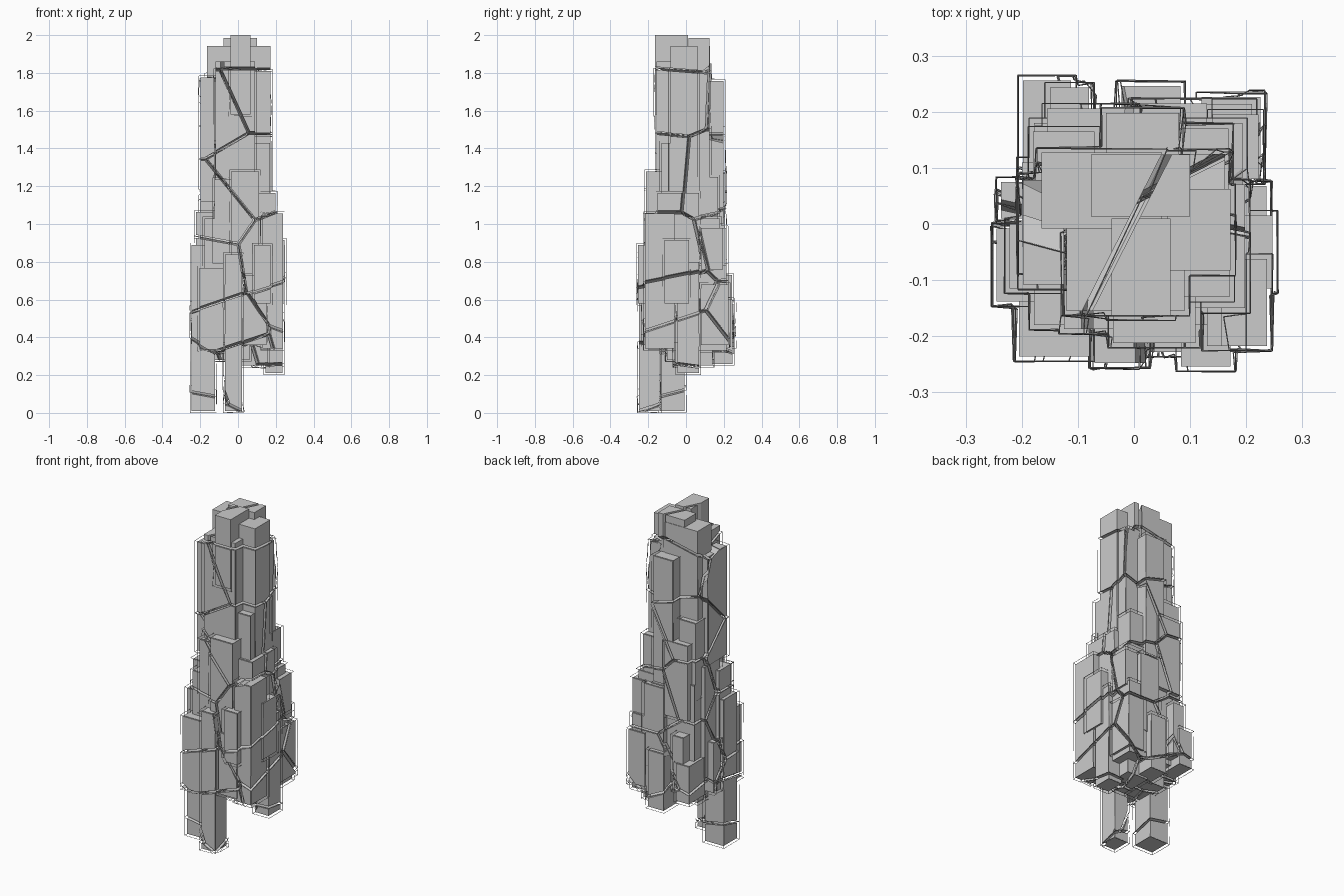
import bpy, bmesh
from mathutils import Vector, Matrix

if "Cube" in bpy.data.objects:
    bpy.data.objects.remove(bpy.data.objects["Cube"])

GAP = 0.008      # half width of the cracks
SHELL = 0.009    # how far the wire outline floats off the pieces
WIRE = 0.0025    # thickness of the wire outline


def add_box(bm, x0, x1, y0, y1, z0, z1):
    m = Matrix.Translation(((x0 + x1) / 2, (y0 + y1) / 2, (z0 + z1) / 2))
    m = m @ Matrix.Diagonal((x1 - x0, y1 - y0, z1 - z0, 1))
    bmesh.ops.create_cube(bm, size=1, matrix=m)


def to_object(bm, name):
    bmesh.ops.recalc_face_normals(bm, faces=bm.faces)
    me = bpy.data.meshes.new(name)
    bm.to_mesh(me)
    bm.free()
    ob = bpy.data.objects.new(name, me)
    bpy.context.collection.objects.link(ob)
    return ob


def boxes_object(name, boxes):
    bm = bmesh.new()
    for b in boxes:
        add_box(bm, *b)
    return to_object(bm, name)


def boolean(ob, other, op, self_cut=False):
    """Return the result of a boolean as a new mesh."""
    mod = ob.modifiers.new("cut", 'BOOLEAN')
    mod.operation, mod.object, mod.solver = op, other, 'EXACT'
    mod.use_self = self_cut
    dg = bpy.context.evaluated_depsgraph_get()
    me = bpy.data.meshes.new_from_object(ob.evaluated_get(dg))
    ob.modifiers.remove(mod)
    return me


# Clustered columns: crown, waist, body, legs
crown = [
    (-.12, .09, -.155, .11, 1.00, 1.86), (-.04, .065, -.163, .01, 1.58, 2.0),
    (-.077, .10, .013, .124, 1.25, 1.985), (-.165, .05, -.008, .127, 1.05, 1.942),
    (.06, .172, -.083, .062, 1.15, 1.943), (.08, .162, .0, .125, 1.05, 1.80),
]
waist = [
    (-.198, -.125, -.108, .078, 1.12, 1.775), (-.05, .08, .10, .198, 1.00, 1.757),
    (-.18, -.07, .06, .165, .95, 1.40), (.03, .170, -.13, .05, .95, 1.43),
    (.07, .168, .05, .170, .95, 1.25), (-.037, .11, -.212, -.11, .70, 1.277),
    (-.125, -.03, -.187, -.09, .80, 1.235), (-.155, .0, .07, .206, .82, 1.272),
]
body = [
    (-.178, .193, -.180, .180, .37, 1.03), (.13, .237, -.217, -.062, .34, 1.055),
    (.14, .222, .08, .195, .76, .98), (.12, .225, .08, .226, .36, .68),
    (.10, .198, -.15, .07, .60, 1.165), (-.222, -.13, -.115, .0, .60, 1.063),
    (-.20, -.10, -.04, .11, .45, 1.12), (.084, .172, -.254, -.15, .58, .888),
    (-.205, -.08, -.236, -.07, .335, .768), (.16, .247, -.115, .015, .58, .915),
    (.0, .13, .10, .215, .50, .98), (-.022, .083, .12, .246, .26, .60),
    (-.198, -.112, .10, .256, .35, .575), (-.15, -.08, .10, .243, .40, .73),
    (.09, .21, .05, .214, .33, .78), (.03, .15, -.228, -.10, .36, .73),
    (-.237, -.15, .01, .075, .36, .66), (-.14, .06, -.10, .09, .28, .50),
    (.02, .16, -.06, .14, .25, .50),
]
legs = [
    (-.245, -.123, -.138, -.008, .01, .89), (-.07, .02, -.248, -.14, .01, .838),
    (.145, .236, -.045, .068, .21, .80),
]

first = boxes_object("first_column", crown[:1])
rest = boxes_object("other_columns", crown[1:] + waist + body + legs)
solid_mesh = boolean(first, rest, 'UNION', True)
solid = bpy.data.objects.new("solid_cluster", solid_mesh)
bpy.context.collection.objects.link(solid)

# Centres of the shattered cells, top to bottom
seeds = [Vector(s) for s in (
    (.08, -.04, 1.94), (-.087, .045, 1.94), (.08, -.06, 1.69), (-.127, -.08, 1.596),
    (.07, -.10, 1.26), (-.14, -.10, 1.09), (.236, -.10, .83), (-.20, -.10, .76),
    (-.07, -.12, .38), (.30, -.06, .63), (-.04, -.13, .29), (-.15, -.10, .25),
    (-.20, -.03, -.02), (-.03, .16, 1.68), (.12, .13, 1.24), (-.12, .16, 1.36),
    (.06, .20, .90), (-.15, .18, .98), (-.14, .17, .62), (.06, .21, .50),
    (.20, .03, .36), (-.05, .12, .28), (.21, .0, .14),
)]


def make_cell(i):
    """Convex cell around seed i, shrunk by the crack width."""
    bm = bmesh.new()
    add_box(bm, -.6, .6, -.6, .6, -.4, 2.4)
    for j, s in enumerate(seeds):
        if j == i:
            continue
        n = (s - seeds[i]).normalized()
        co = (s + seeds[i]) / 2 - n * GAP
        geom = bm.verts[:] + bm.edges[:] + bm.faces[:]
        cut = bmesh.ops.bisect_plane(bm, geom=geom, dist=1e-6, plane_co=co,
                                     plane_no=n, clear_outer=True)["geom_cut"]
        edges = [e for e in cut if isinstance(e, bmesh.types.BMEdge) and e.is_boundary]
        if len(edges) > 2:
            bmesh.ops.contextual_create(bm, geom=edges)
    return to_object(bm, "cell_cutter")


def add_bar(bm, a, b):
    """Thin three-sided bar along one outline edge."""
    d = b - a
    if d.length < .004:
        return
    rot = d.to_track_quat('Z', 'Y').to_matrix().to_4x4()
    bmesh.ops.create_cone(bm, segments=3, radius1=WIRE / 2, radius2=WIRE / 2,
                          depth=d.length, matrix=Matrix.Translation((a + b) / 2) @ rot)


# Shattered pieces; all but the two top ones get a floating wire outline
wire_bm = bmesh.new()
for i in range(len(seeds)):
    cell = make_cell(i)
    me = boolean(solid, cell, 'INTERSECT')
    bpy.data.objects.remove(cell)
    if not me.polygons:
        continue
    bm = bmesh.new()
    bm.from_mesh(me)
    bmesh.ops.remove_doubles(bm, verts=bm.verts, dist=1e-5)
    bmesh.ops.dissolve_limit(bm, angle_limit=.01, verts=bm.verts, edges=bm.edges)
    bm.normal_update()
    bm.to_mesh(me)
    piece = bpy.data.objects.new(f"rock_piece_{i + 1:02d}", me)
    bpy.context.collection.objects.link(piece)
    moved = {v: v.co + v.normal * SHELL * min(v.calc_shell_factor(), 1.75)
             for v in bm.verts}
    for e in bm.edges:
        # outline only the outward ridges
        if i > 1 and e.is_manifold and e.is_convex:
            add_bar(wire_bm, *(moved[v] for v in e.verts))
    bm.free()
to_object(wire_bm, "wire_outline")

for ob in (first, rest, solid):
    bpy.data.objects.remove(ob)
